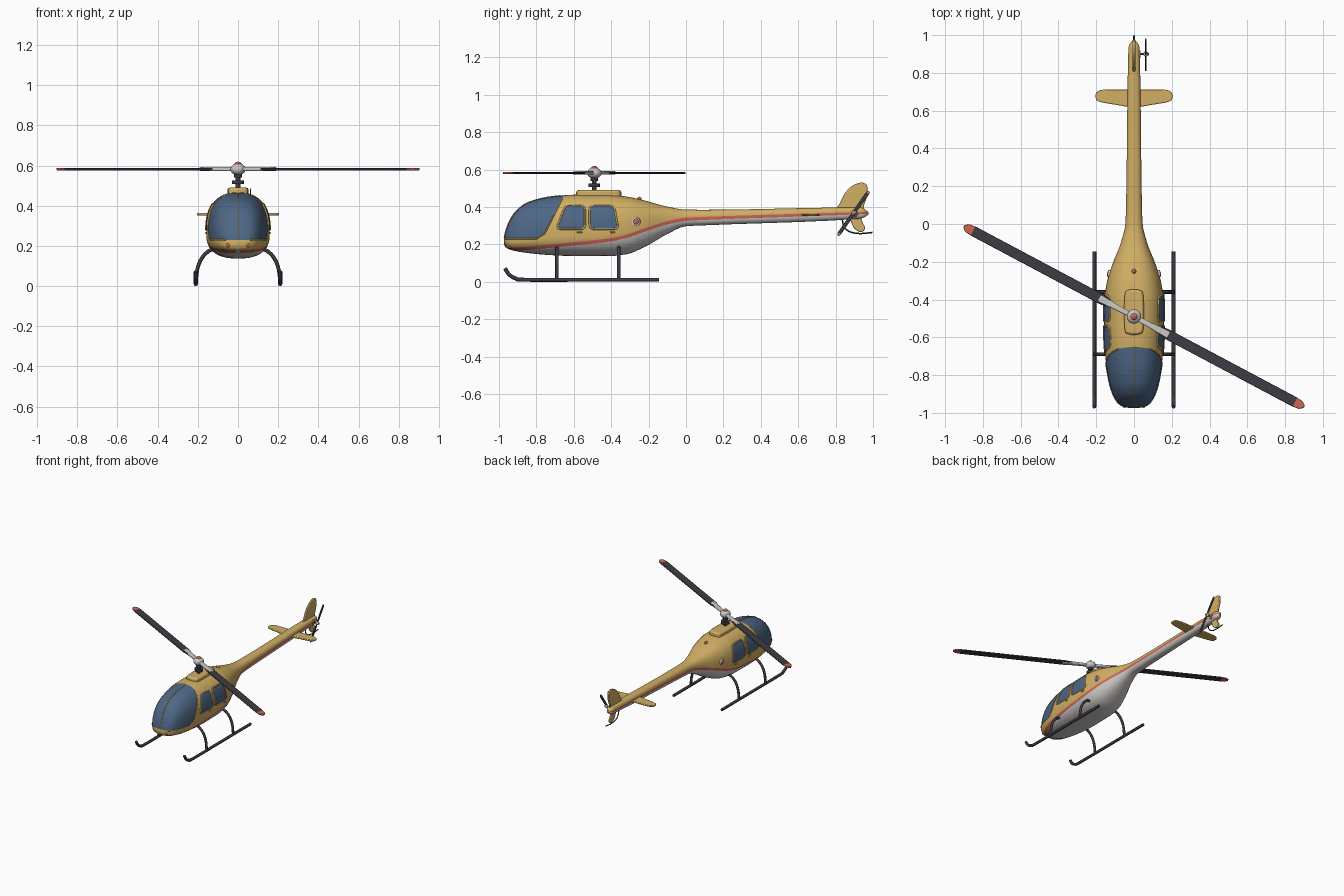
import bpy, bmesh, math
from mathutils import Vector, Matrix

if "Cube" in bpy.data.objects:
    bpy.data.objects.remove(bpy.data.objects["Cube"])


def material(name, rgb):
    m = bpy.data.materials.new(name)
    m.use_nodes = True
    m.diffuse_color = (*rgb, 1)
    m.node_tree.nodes["Principled BSDF"].inputs["Base Color"].default_value = (*rgb, 1)
    return m


YELLOW = material("warm yellow paint", (.64, .43, .13))
GLASS = material("blue glass", (.075, .135, .235))
DARK = material("charcoal", (.045, .045, .058))
GREY = material("light grey", (.6, .585, .56))
RED = material("coral red", (.62, .13, .09))


# Shared helpers
def finish(name, bm, *mats, smooth=True):
    bmesh.ops.recalc_face_normals(bm, faces=bm.faces)
    mesh = bpy.data.meshes.new(name)
    bm.to_mesh(mesh)
    bm.free()
    for m in mats:
        mesh.materials.append(m)
    ob = bpy.data.objects.new(name, mesh)
    bpy.context.collection.objects.link(ob)
    if smooth:
        select(ob)
        bpy.ops.object.shade_smooth_by_angle(angle=math.radians(35))
    return ob


def select(ob):
    bpy.ops.object.select_all(action='DESELECT')
    ob.select_set(True)
    bpy.context.view_layer.objects.active = ob


def spline(pts, closed=False, steps=6):
    """Points along a Catmull-Rom curve."""
    p = [Vector(q) for q in pts]
    n, out = len(p), []
    at = (lambda i: p[i % n]) if closed else (lambda i: p[min(max(i, 0), n - 1)])
    for i in range(n if closed else n - 1):
        a, b, c, d = at(i - 1), at(i), at(i + 1), at(i + 2)
        for k in range(steps):
            t = k / steps
            out.append(.5 * (2 * b + (c - a) * t + (2 * a - 5 * b + 4 * c - d) * t * t
                             + (3 * b - a - 3 * c + d) * t ** 3))
    return out if closed else out + [p[-1]]


def tube(name, pts, radius, mat, closed=False):
    cu = bpy.data.curves.new(name, 'CURVE')
    cu.dimensions = '3D'
    cu.bevel_depth, cu.bevel_resolution, cu.use_fill_caps = radius, 2, True
    sp = cu.splines.new('POLY')
    sp.points.add(len(pts) - 1)
    for q, v in zip(sp.points, pts):
        q.co = (*v, 1)
    sp.use_cyclic_u = closed
    cu.materials.append(mat)
    ob = bpy.data.objects.new(name, cu)
    bpy.context.collection.objects.link(ob)
    select(ob)
    bpy.ops.object.convert(target='MESH')
    bpy.ops.object.shade_smooth_by_angle(angle=math.radians(50))


def ball(name, loc, size, mat):
    bm = bmesh.new()
    bmesh.ops.create_uvsphere(bm, u_segments=20, v_segments=12, radius=1)
    bm.transform(Matrix.Translation(loc) @ Matrix.Diagonal((*size, 1)))
    finish(name, bm, mat)


def rod(name, a, b, r1, r2, mat):
    a, b = Vector(a), Vector(b)
    bm = bmesh.new()
    bmesh.ops.create_cone(bm, cap_ends=True, segments=20, radius1=r1, radius2=r2, depth=(b - a).length)
    bm.transform(Matrix.Translation((a + b) / 2) @ (b - a).to_track_quat('Z', 'Y').to_matrix().to_4x4())
    finish(name, bm, mat)


def plate(name, outline, thick, matrix, mats, tip=None):
    """Flat rounded panel; faces beyond the tip distance take the second material."""
    bm = bmesh.new()
    f = bm.faces.new([bm.verts.new((q[0], q[1], -thick / 2)) for q in outline])
    top = bmesh.ops.extrude_face_region(bm, geom=[f])["geom"]
    bmesh.ops.translate(bm, vec=(0, 0, thick), verts=[v for v in top if isinstance(v, bmesh.types.BMVert)])
    if tip:
        bmesh.ops.bisect_plane(bm, geom=bm.verts[:] + bm.edges[:] + bm.faces[:],
                               plane_co=(tip, 0, 0), plane_no=(1, 0, 0))
        for f in bm.faces:
            f.material_index = int(f.calc_center_median().x > tip)
    bm.transform(matrix)
    ob = finish(name, bm, *mats)
    mod = ob.modifiers.new("soft edge", 'BEVEL')
    mod.width, mod.segments, mod.limit_method = thick * .3, 2, 'ANGLE'


# Fuselage stations: y, top, bottom, half width, widest height, stripe height
STATIONS = [
    (-.973, .225, .2, .03, .21, .17), (-.965, .265, .185, .06, .215, .17),
    (-.94, .33, .172, .09, .22, .17), (-.9, .385, .162, .112, .23, .173),
    (-.84, .425, .153, .131, .24, .18), (-.73, .453, .143, .149, .25, .19),
    (-.58, .466, .137, .158, .26, .205), (-.42, .466, .137, .158, .27, .222),
    (-.32, .456, .147, .146, .285, .243), (-.22, .434, .187, .117, .305, .277),
    (-.1, .402, .255, .07, .329, .315), (0, .386, .297, .046, .341, .334),
    (.1, .385, .302, .042, .344, .339), (.93, .398, .337, .03, .367, .367),
    (.955, .39, .345, .022, .367, .368), (.97, .375, .358, .008, .367, .367)]
POWER = 2.5


def section(y):
    """Smooth, overshoot-free interpolation between stations."""
    i = max(k for k in range(len(STATIONS) - 1) if k == 0 or STATIONS[k][0] <= y)

    def slope(k, c):
        if k <= 0 or k >= len(STATIONS) - 1:
            k = min(max(k, 0), len(STATIONS) - 2)
            return chord(k, c)
        a, b = chord(k - 1, c), chord(k, c)
        return 0 if a * b <= 0 else 2 * a * b / (a + b)

    def chord(k, c):
        return (STATIONS[k + 1][c] - STATIONS[k][c]) / (STATIONS[k + 1][0] - STATIONS[k][0])
    a, b = STATIONS[i], STATIONS[i + 1]
    h = b[0] - a[0]
    t = (y - a[0]) / h
    return [(1 + 2 * t) * (1 - t) ** 2 * a[c] + t * t * (3 - 2 * t) * b[c]
            + h * t * (1 - t) * ((1 - t) * slope(i, c) - t * slope(i + 1, c)) for c in range(1, 6)]


def side_x(y, z):
    top, bot, hw, mid, _ = section(y)
    u = min(abs((z - mid) / ((top if z > mid else bot) - mid)), 1)
    return hw * (1 - u ** POWER) ** (1 / POWER)


def half_ring(y):
    top, bot, hw, mid, stripe = section(y)
    band = min(.009, (top - bot) * .1)

    def angle(z):
        u = (z - mid) / ((top if z > mid else bot) - mid)
        return math.copysign(math.asin(min(abs(u), .999) ** (POWER / 2)), z - mid)
    hi, lo = angle(max(stripe + band, bot)), angle(max(stripe - band, bot))
    q = math.pi / 2
    angles = [q + (hi - q) * k / 18 for k in range(19)] + [lo + (-q - lo) * k / 8 for k in range(9)]
    for a in angles:
        s, c = math.sin(a), max(math.cos(a), 0)
        yield hw * c ** (2 / POWER), mid + (top - mid if s > 0 else mid - bot) * math.copysign(abs(s) ** (2 / POWER), s)


# Fuselage with painted belly, stripe and cut windshield
bm = bmesh.new()
rings = []
ys = [a[0] + (b[0] - a[0]) * k / 5 for a, b in zip(STATIONS, STATIONS[1:]) for k in range(5)] + [STATIONS[-1][0]]
for y in ys:
    half = list(half_ring(y))
    loop = half + [(-x, z) for x, z in half[-2:0:-1]]
    rings.append([bm.verts.new((x, y, z)) for x, z in loop])
n = len(rings[0])
for a, b in zip(rings, rings[1:]):
    for k in range(n):
        f = bm.faces.new((a[k], a[(k + 1) % n], b[(k + 1) % n], b[k]))
        row = min(k, n - 1 - k)
        f.material_index = 0 if row < 18 else 1 if row == 18 else 2
bm.faces.new(rings[0])
bm.faces.new(rings[-1]).material_index = 1
bmesh.ops.remove_doubles(bm, verts=bm.verts, dist=.00005)
CUTS = [(Vector((0, -.77, .23)), Vector((0, 0, -1))), (Vector((0, -.77, .23)), Vector((0, .21, -.107))),
        (Vector((0, -.8, .23)), Vector((0, .03, -.045)))]
for co, no in CUTS:
    bmesh.ops.bisect_plane(bm, geom=bm.verts[:] + bm.edges[:] + bm.faces[:], plane_co=co, plane_no=no)
for f in bm.faces:
    c = f.calc_center_median()
    if all((c - co).dot(no) < 0 for co, no in CUTS):
        f.material_index = 3
finish("fuselage", bm, YELLOW, RED, GREY, GLASS)

# Windshield frame and centre bar
bar = [(0, y, section(y)[0]) for y in ys if -.972 < y < -.66]
tube("windshield_centre_bar", bar, .0035, YELLOW)
edge = [(y / 1000, .23) for y in range(-965, -800, 8)] + [(-.8, .23), (-.757, .257)]
edge += [(-.77 + .107 * t, .23 + .21 * t) for t in [.2 + .05 * k for k in range(17)]]
for s, side in ((1, "left"), (-1, "right")):
    tube(side + "_windshield_frame", [(s * side_x(y, z), y, z) for y, z in edge] + [(0, -.653, .461)], .0035, YELLOW)

# Cabin windows, handles, side caps, nose lights
WINDOWS = {"front": [(-.693, .282), (-.54, .282), (-.54, .408), (-.645, .408)],
           "rear": [(-.515, .282), (-.362, .282), (-.385, .408), (-.515, .408)]}
for s, side in ((1, "left"), (-1, "right")):
    for label, corners in WINDOWS.items():
        shape, cs = [], [Vector(c) for c in corners]
        for k, c in enumerate(cs):
            a, b = c + (cs[k - 1] - c).normalized() * .025, c + (cs[(k + 1) % 4] - c).normalized() * .025
            shape += [a * (1 - t) ** 2 + c * 2 * t * (1 - t) + b * t * t for t in (0, .25, .5, .75, 1)]
            nxt = cs[(k + 1) % 4]
            shape += [b.lerp(nxt, t) for t in (.25, .5, .7)]
        mid = sum(cs, Vector((0, 0))) / 4

        def lift(p, off=.003):
            return s * (side_x(p.x, p.y) + off), p.x, p.y
        bm = bmesh.new()
        loops = [[bm.verts.new(lift(mid.lerp(p, t))) for p in shape] for t in (1, .75, .5, .25)]
        for a, b in zip(loops, loops[1:]):
            for k in range(len(a)):
                bm.faces.new((a[k - 1], a[k], b[k], b[k - 1]))
        bm.faces.new(loops[-1])
        finish(f"{side}_{label}_window", bm, GLASS)
        tube(f"{side}_{label}_window_frame", [lift(p, .001) for p in shape], .005, YELLOW, True)
        hy = corners[1][0] - .03
        ball(f"{side}_{label}_door_handle", (s * side_x(hy, .265), hy, .265), (.006, .016, .005), YELLOW)
    x = s * side_x(-.267, .322)
    rod(side + "_fuel_cap_ring", (x - s * .012, -.267, .322), (x + s * .006, -.267, .322), .024, .022, GREY)
    ball(side + "_fuel_cap", (x + s * .005, -.267, .322), (.007, .015, .015), RED)
    ball(side + "_nose_light", (s * .05, -.962, .203), (.011, .011, .011), RED)

# Roof fairing and beacon
fairing = spline([(-.05, -.55), (-.03, -.583), (.03, -.583), (.05, -.55), (.05, -.385), (.03, -.35), (-.03, -.35), (-.05, -.385)], True)
plate("roof_fairing", [q for q in fairing], .07, Matrix.Translation((0, 0, .455)), [YELLOW])
ball("roof_beacon", (0, -.25, .443), (.012, .012, .012), RED)

# Mast, hub and main blades
HUB = Vector((0, -.49, .582))
rod("mast", (0, -.49, .47), HUB, .012, .012, DARK)
rod("swashplate", (0, -.49, .508), (0, -.49, .526), .031, .031, DARK)
rod("mast_collar", (0, -.49, .54), (0, -.49, .556), .02, .02, DARK)
ball("rotor_hub", HUB, (.038, .038, .03), GREY)
ball("rotor_cap", HUB + Vector((0, 0, .025)), (.018, .018, .012), RED)
BLADE = [(.13, -.016), (.19, -.027), (.96, -.027), (1, -.022), (1.02, -.006), (1.02, .008), (1, .023), (.96, .027), (.19, .027), (.13, .016)]
GRIP = [(.02, -.013), (.1, -.015), (.21, -.02), (.21, .02), (.1, .015), (.02, .013)]
for k, label in enumerate(("first", "second")):
    m = Matrix.Translation(HUB) @ Matrix.Rotation(math.radians(-28) + k * math.pi, 4, 'Z')
    plate(label + "_main_blade", BLADE, .011, m, [DARK, RED], tip=.965)
    plate(label + "_blade_grip", GRIP, .019, m, [GREY])

# Tail surfaces: outlines in y, z for the fins and x, y for the stabiliser
UPRIGHT = Matrix(((0, 0, 1, 0), (1, 0, 0, 0), (0, 1, 0, 0), (0, 0, 0, 1)))
upper = [(.81, .38), (.825, .425), (.85, .475), (.89, .514), (.935, .53), (.966, .518), (.97, .47), (.955, .42), (.93, .37)]
lower = [(.87, .36), (.885, .315), (.9, .285), (.935, .265), (.958, .285), (.945, .315), (.925, .36)]
plate("upper_fin", spline(upper, True), .014, UPRIGHT, [YELLOW])
plate("lower_fin", spline(lower, True), .014, UPRIGHT, [YELLOW])
stab = [(0, .618), (.1, .632), (.185, .648), (.203, .67), (.195, .7), (.15, .712), (0, .712)]
stab += [(-x, y) for x, y in stab[-2:0:-1]]
plate("stabiliser", spline(stab, True), .012, Matrix.Translation((0, 0, .357)), [YELLOW])
tube("tail_bumper", spline([(0, .835, .335), (0, .845, .295), (0, .875, .268), (0, .93, .258), (0, .997, .264)]), .004, DARK)
ball("tail_light", (0, .965, .366), (.01, .012, .012), RED)

# Tail rotor
rod("tail_gearbox", (0, .9, .366), (.035, .9, .366), .026, .018, YELLOW)
rod("tail_rotor_shaft", (.02, .9, .366), (.068, .9, .366), .006, .006, DARK)
ball("tail_rotor_hub", (.062, .9, .366), (.012, .014, .014), GREY)
ball("tail_rotor_cap", (.073, .9, .366), (.006, .008, .008), RED)
TAIL_BLADE = [(.005, -.006), (.03, -.01), (.135, -.01), (.145, -.004), (.145, .004), (.135, .01), (.03, .01), (.005, .006)]
for k, label in enumerate(("first", "second")):
    m = Matrix.Translation((.062, .895, .366)) @ UPRIGHT @ Matrix.Rotation(math.radians(55) + k * math.pi, 4, 'Z')
    plate(label + "_tail_blade", TAIL_BLADE, .006, m, [DARK, RED], tip=.13)

# Landing skids and struts
for s, side in ((1, "left"), (-1, "right")):
    x = s * .21
    tube(side + "_skid", spline([(x, -.145, .011), (x, -.5, .011), (x, -.86, .011), (x, -.91, .018), (x, -.947, .04), (x, -.968, .073)]), .0105, DARK)
    for label, y in (("front", -.69), ("rear", -.36)):
        tube(f"{side}_{label}_strut", spline([(x, y, .012), (s * .204, y, .075), (s * .188, y, .125), (s * .16, y, .163), (s * .125, y, .183), (s * .06, y, .185)]), .0095, DARK)
